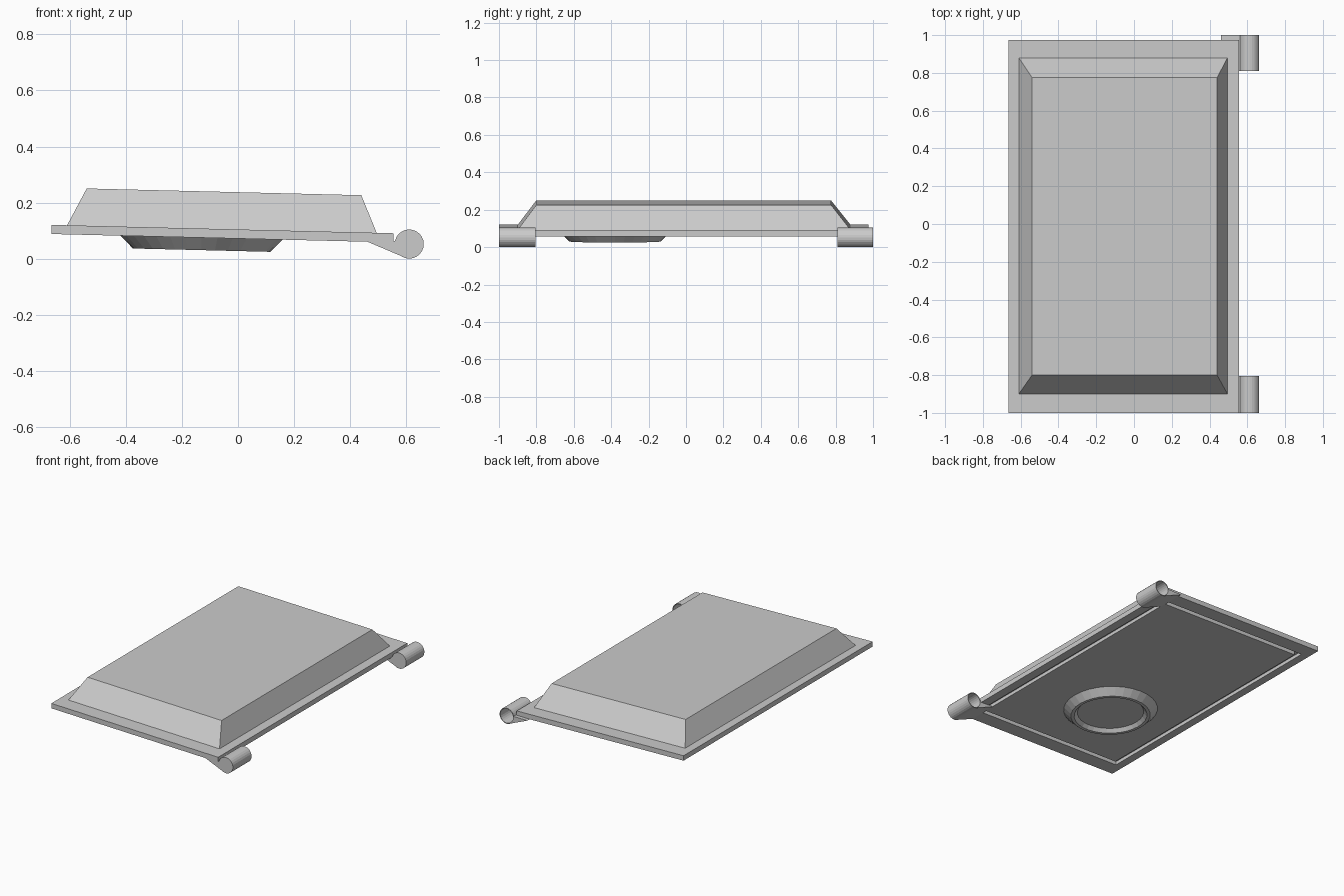
import bpy, math

if "Cube" in bpy.data.objects:
    bpy.data.objects.remove(bpy.data.objects["Cube"])

SLOPE = -0.0245  # slight tilt of the panel across x

grey = bpy.data.materials.new("light grey")
grey.diffuse_color = (0.6, 0.6, 0.6, 1)
grey.use_nodes = True
grey.node_tree.nodes["Principled BSDF"].inputs["Base Color"].default_value = grey.diffuse_color


def make(name, verts, faces):
    me = bpy.data.meshes.new(name)
    me.from_pydata(verts, [], faces)
    me.materials.append(grey)
    ob = bpy.data.objects.new(name, me)
    bpy.context.collection.objects.link(ob)
    return ob


def loft(name, loops, cap_start=True, cap_end=True):
    """Skin a list of closed loops, capping the ends."""
    n = len(loops[0])
    verts = [v for loop in loops for v in loop]
    faces = [(k * n + i, k * n + (i + 1) % n, (k + 1) * n + (i + 1) % n, (k + 1) * n + i)
             for k in range(len(loops) - 1) for i in range(n)]
    if cap_start:
        faces.append(tuple(reversed(range(n))))
    if cap_end:
        faces.append(tuple(range((len(loops) - 1) * n, len(loops) * n)))
    return make(name, verts, faces)


def tilt(x, y, z):
    return (x, y, z + SLOPE * x)


def rect(x0, x1, y0, y1, z):
    return [tilt(x0, y0, z), tilt(x1, y0, z), tilt(x1, y1, z), tilt(x0, y1, z)]


# Door panel: seal groove below, flange edge, raised bevelled top
BOT, TOP, ROOF, GROOVE = 0.0715, 0.104, 0.237, 0.094
base = (-0.61, 0.495, -0.90, 0.88)
inner = (-0.58, 0.465, -0.87, 0.85)
edge = (-0.665, 0.555, -1.0, 0.975)
loft("door_panel", [
    rect(*inner, BOT), rect(*inner, GROOVE), rect(*base, GROOVE), rect(*base, BOT),
    rect(*edge, BOT), rect(*edge, TOP), rect(*base, TOP),
    rect(-0.54, 0.44, -0.80, 0.775, ROOF)])


# Round dished boss on the underside
def ring(r, z, n=32):
    return [tilt(-0.13 + r * math.cos(2 * math.pi * i / n),
                 -0.38 + r * math.sin(2 * math.pi * i / n), z) for i in range(n)]


loft("underside_boss", [ring(r, z) for r, z in (
    (0.15, 0.05), (0.205, 0.05), (0.225, 0.027), (0.245, 0.027), (0.29, BOT))], cap_end=False)


# Hinge sleeves (closed at the front end, open at the back) with wedge brackets
def circle(r, y, n=24):
    return [(0.611 + r * math.cos(2 * math.pi * i / n), y,
             0.052 + r * math.sin(2 * math.pi * i / n)) for i in range(n)]


def hinge(label, y0, y1):
    loft(label + "_hinge_sleeve", [circle(0.052, y0), circle(0.052, y1),
                                   circle(0.047, y1), circle(0.047, y0 + 0.005)])
    profile = [(0.46, 0.061), (0.592, 0.005), (0.575, 0.018), (0.562, 0.04),
               (0.562, 0.062), (0.55, 0.062)]
    loft(label + "_hinge_bracket", [[(x, y, z) for x, z in profile] for y in (y1, y0)])


hinge("front", -1.0, -0.805)
hinge("back", 0.81, 1.0)

# Consistent outward normals
import bmesh
for ob in bpy.context.collection.objects:
    bm = bmesh.new()
    bm.from_mesh(ob.data)
    bmesh.ops.recalc_face_normals(bm, faces=bm.faces)
    if ob.name == "underside_boss":
        # the open shell must face downwards
        cap = max(bm.faces, key=lambda f: len(f.verts))
        if cap.normal.z > 0:
            bmesh.ops.reverse_faces(bm, faces=bm.faces)
    bm.to_mesh(ob.data)
    bm.free()
